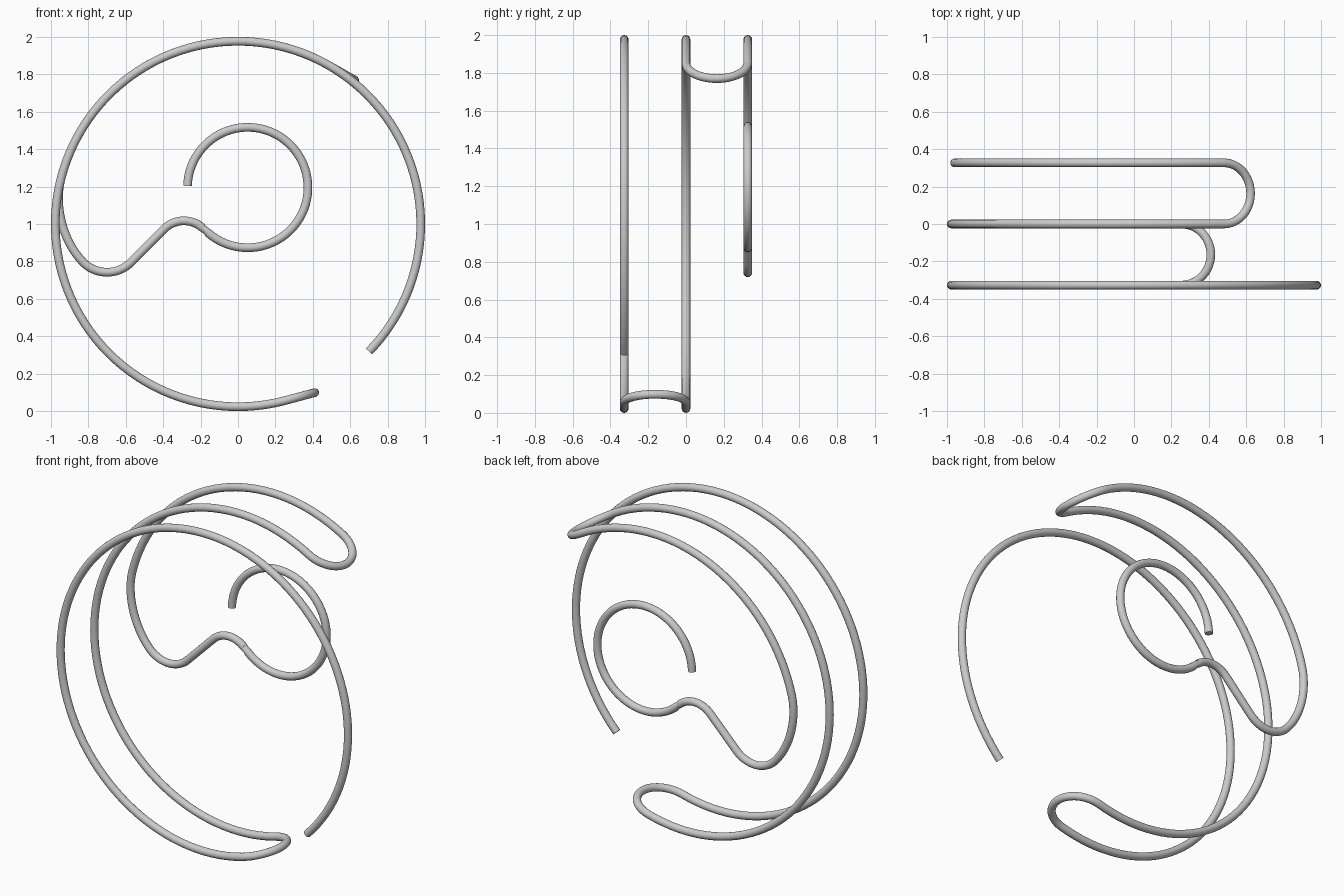
import bpy
from math import sin, cos, pi, radians, ceil
from mathutils import Vector

if "Cube" in bpy.data.objects:
    bpy.data.objects.remove(bpy.data.objects["Cube"])

R, WIRE, LAYER = 0.977, 0.023, 0.327   # big loop radius, wire radius, layer spacing
BOT, TOP = 285, 60.5                   # angles of the two hairpin bends
path = []


def add(p):
    p = Vector(p)
    if not path or (p - path[-1]).length > 1e-4:
        path.append(p)


def arc(cx, cz, r, a0, a1, y):
    n = ceil(abs(a1 - a0) / (3 if r > 0.5 else 5))
    for i in range(n + 1):
        a = radians(a0 + (a1 - a0) * i / n)
        add((cx + r * cos(a), y, cz + r * sin(a)))


def hairpin(angle, sign, y0):
    # half circle along the loop's tangent, stepping one layer back
    a, r = radians(angle), LAYER / 2
    base = Vector((R * cos(a), y0 + r, 1 + R * sin(a)))
    tangent = Vector((-sin(a), 0, cos(a))) * sign
    for i in range(25):
        t = pi * i / 24
        add(base + tangent * r * sin(t) - Vector((0, r * cos(t), 0)))


# three big layered loops joined by hairpins
arc(0, 1, R, -44.2, BOT, -LAYER)
hairpin(BOT, 1, -LAYER)
arc(0, 1, R, BOT, TOP, 0)
hairpin(TOP, -1, 0)
arc(0, 1, R, TOP, 166, LAYER)

# easing from the back loop into the small dip
b = [Vector(p) for p in ((-0.948, LAYER, 1.236), (-0.984, LAYER, 1.09),
                         (-0.933, LAYER, 0.901), (-0.827, LAYER, 0.795))]
for i in range(1, 20):
    t = i / 20
    s = 1 - t
    add(b[0] * s**3 + b[1] * 3 * s * s * t + b[2] * 3 * s * t * t + b[3] * t**3)

# dip, hump and inner curl
arc(-0.70, 0.922, 0.18, 225, 315, LAYER)
arc(-0.289, 0.867, 0.15, 135, 43.9, LAYER)
arc(0.052, 1.195, 0.322, 223.9, 538.5, LAYER)

# round wire swept along the path
curve = bpy.data.curves.new("bent_wire", 'CURVE')
curve.dimensions = '3D'
curve.bevel_depth = WIRE
curve.bevel_resolution = 6
curve.use_fill_caps = True
spline = curve.splines.new('POLY')
spline.points.add(len(path) - 1)
for pt, co in zip(spline.points, path):
    pt.co = (*co, 1)
wire = bpy.data.objects.new("bent_wire", curve)
bpy.context.collection.objects.link(wire)
bpy.context.view_layer.objects.active = wire
wire.select_set(True)
bpy.ops.object.convert(target='MESH')
bpy.ops.object.shade_smooth_by_angle(angle=radians(40))
